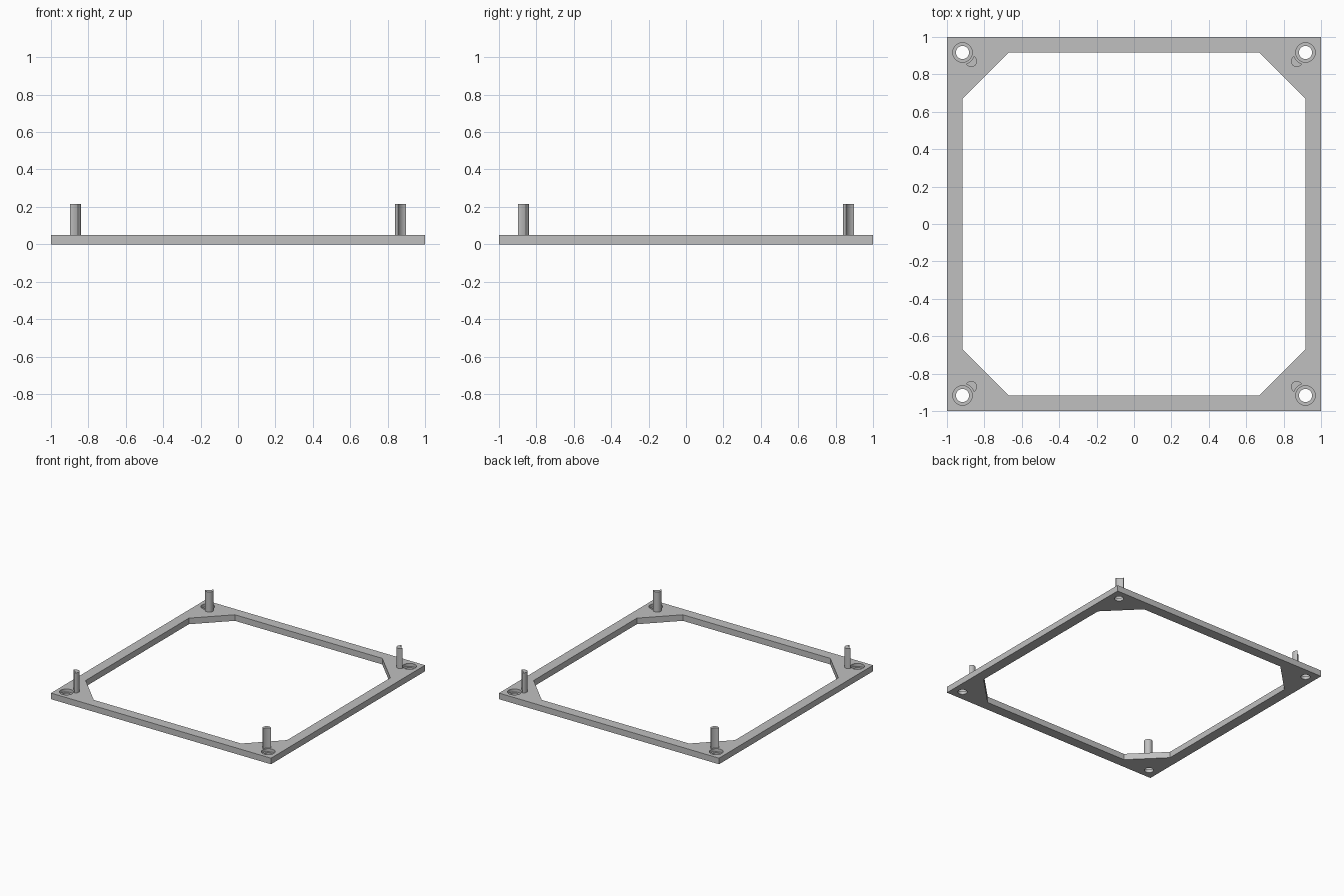
import bpy, bmesh, math
from mathutils import Vector

default = bpy.data.objects.get("Cube")
if default:
    bpy.data.objects.remove(default, do_unlink=True)

THICK, PEG_TOP = 0.05, 0.215
HOLE = 0.917          # screw hole centre, on both axes
PEG, PEG_R, CLEAR_R = 0.87, 0.031, 0.064
CORNERS = [(1, 1), (-1, 1), (-1, -1), (1, -1)]

grey = bpy.data.materials.new("light_grey")
grey.use_nodes = True
colour = (0.53, 0.53, 0.53, 1)
grey.diffuse_color = colour
grey.node_tree.nodes["Principled BSDF"].inputs["Base Color"].default_value = colour


def prism(name, outline, z0, z1):
    """Extrude a closed xy outline from z0 to z1."""
    bm = bmesh.new()
    face = bm.faces.new([bm.verts.new((x, y, z0)) for x, y in outline])
    top = bmesh.ops.extrude_face_region(bm, geom=[face])["geom"]
    verts = [v for v in top if isinstance(v, bmesh.types.BMVert)]
    bmesh.ops.translate(bm, verts=verts, vec=(0, 0, z1 - z0))
    bmesh.ops.recalc_face_normals(bm, faces=bm.faces)
    mesh = bpy.data.meshes.new(name)
    bm.to_mesh(mesh)
    bm.free()
    mesh.materials.append(grey)
    obj = bpy.data.objects.new(name, mesh)
    bpy.context.collection.objects.link(obj)
    return obj


def arc(cx, cy, r, a0, a1, n):
    return [(cx + r * math.cos(a0 + (a1 - a0) * i / n),
             cy + r * math.sin(a0 + (a1 - a0) * i / n)) for i in range(n + 1)]


def circle(cx, cy, r, n=48):
    return arc(cx, cy, r, 0, math.tau, n)[:-1]


def smooth(obj):
    bpy.ops.object.select_all(action="DESELECT")
    obj.select_set(True)
    bpy.context.view_layer.objects.active = obj
    bpy.ops.object.shade_smooth_by_angle(angle=math.radians(30))


# Square frame with an eight-sided opening and counterbored screw holes
frame = prism("frame", CORNERS, 0, THICK)
a, b = 0.916, 0.67
opening = [(a, b), (b, a), (-b, a), (-a, b), (-a, -b), (-b, -a), (b, -a), (a, -b)]
cutters = [prism("opening_cutter", opening, -0.1, 0.1)]
for sx, sy in CORNERS:
    x, y = sx * HOLE, sy * HOLE
    cutters.append(prism("counterbore_cutter", circle(x, y, 0.052), THICK / 2, 0.1))
    cutters.append(prism("hole_cutter", circle(x, y, 0.035), -0.1, 0.1))

bpy.context.view_layer.objects.active = frame
for cutter in cutters:
    mod = frame.modifiers.new("cut", "BOOLEAN")
    mod.operation = "DIFFERENCE"
    mod.solver = "EXACT"
    mod.object = cutter
    bpy.ops.object.modifier_apply(modifier=mod.name)
    bpy.data.objects.remove(cutter, do_unlink=True)
smooth(frame)

# Crescent pegs: round posts hollowed on the side that faces the screw hole
gap = math.sqrt(2) * (HOLE - PEG)
along = (gap ** 2 + CLEAR_R ** 2 - PEG_R ** 2) / (2 * gap)
half = math.sqrt(CLEAR_R ** 2 - along ** 2)
inner = math.atan2(half, along)
outer = math.atan2(half, along - gap)
for (sx, sy), name in zip(CORNERS, ("back_left", "back_right", "front_right", "front_left")):
    out = math.atan2(-sy, -sx)   # direction from hole to peg
    profile = arc(sx * PEG, sy * PEG, PEG_R, out - outer, out + outer, 28)
    profile += arc(sx * HOLE, sy * HOLE, CLEAR_R, out + inner, out - inner, 12)[1:-1]
    smooth(prism("peg_" + name, profile, THICK - 0.005, PEG_TOP))
